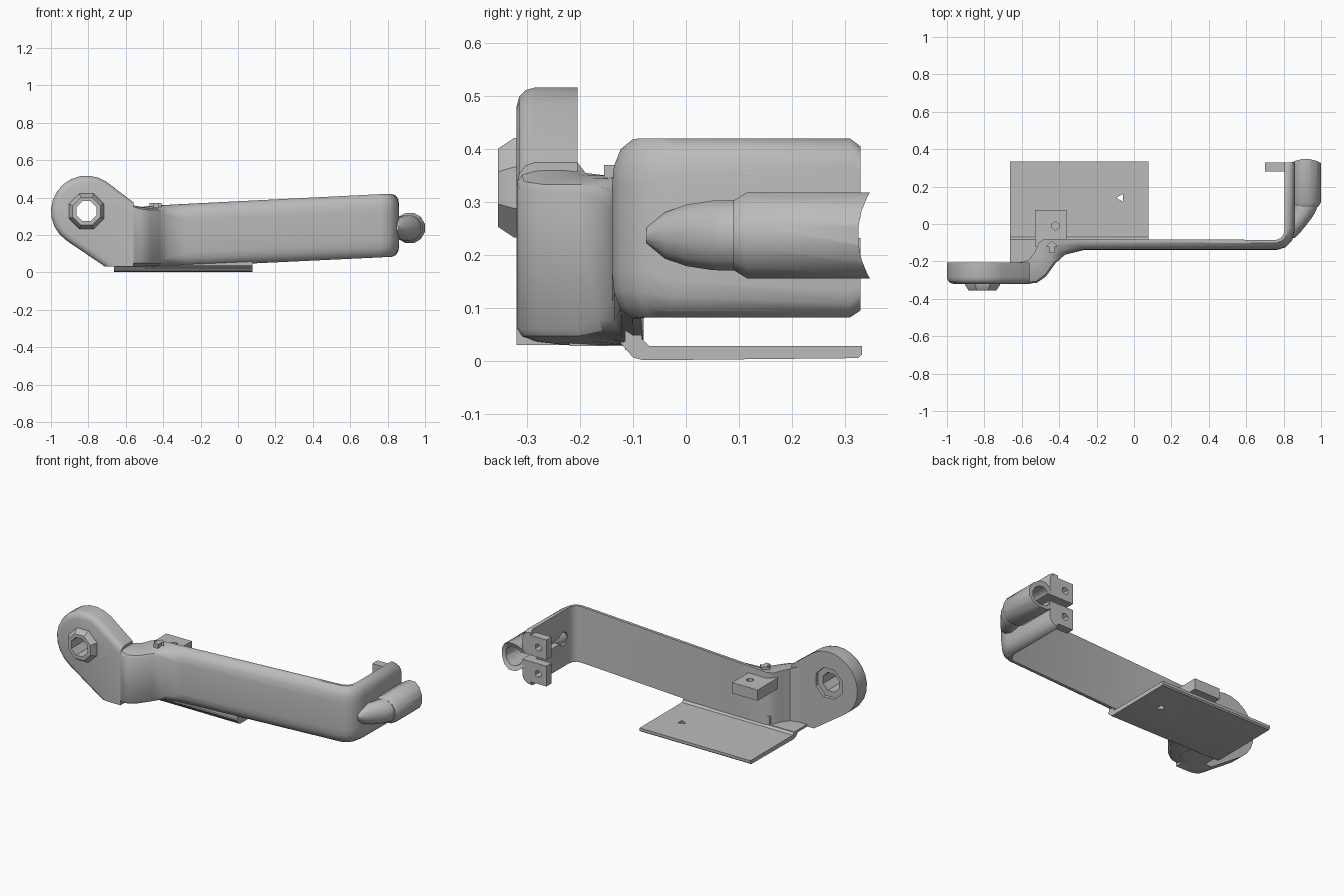
import bpy, bmesh
from math import sin, cos, pi, radians
from mathutils import Vector

cube = bpy.data.objects.get("Cube")
if cube:
    bpy.data.objects.remove(cube, do_unlink=True)

grey = bpy.data.materials.new("plain grey")
grey.use_nodes = True
GREY = (0.5, 0.5, 0.5, 1)
grey.diffuse_color = GREY
grey.node_tree.nodes["Principled BSDF"].inputs["Base Color"].default_value = GREY


def finish(name, bm):
    bmesh.ops.recalc_face_normals(bm, faces=bm.faces)
    mesh = bpy.data.meshes.new(name)
    bm.to_mesh(mesh)
    bm.free()
    mesh.materials.append(grey)
    obj = bpy.data.objects.new(name, mesh)
    bpy.context.collection.objects.link(obj)
    return obj


def loft(name, rings, closed=False):
    """Skin a row of equal-sized rings; cap the ends, or join them if closed."""
    bm = bmesh.new()
    rows = [[bm.verts.new(p) for p in ring] for ring in rings]
    pairs = list(zip(rows, rows[1:]))
    if closed:
        pairs.append((rows[-1], rows[0]))
    for a, b in pairs:
        for i in range(len(a)):
            j = (i + 1) % len(a)
            bm.faces.new((a[i], a[j], b[j], b[i]))
    if not closed:
        bm.faces.new(rows[0])
        bm.faces.new(rows[-1])
    return finish(name, bm)


def circle(x, y, z, r, n=12):
    return [(x + r * cos(2 * pi * (i + .5) / n), y, z + r * sin(2 * pi * (i + .5) / n))
            for i in range(n)]


def box(name, x, y, z):
    return loft(name, [[(x[0], y[0], h), (x[1], y[0], h), (x[1], y[1], h), (x[0], y[1], h)]
                       for h in z])


def rod(name, x, z, r, y, n=12):
    return loft(name, [circle(x, d, z, r, n) for d in y])


def cut(obj, *cutters):
    for c in cutters:
        c.hide_render = True
        mod = obj.modifiers.new("cut", "BOOLEAN")
        mod.object, mod.solver = c, "EXACT"
        bpy.context.view_layer.objects.active = obj
        bpy.ops.object.modifier_apply(modifier=mod.name)
        bpy.data.objects.remove(c, do_unlink=True)


def turn(pts, axis):
    """Swap a y-axis rod to run along x or z."""
    for v in pts.data.vertices:
        x, y, z = v.co
        v.co = (y, x, z) if axis == "x" else (x, z, y)
    pts.data.flip_normals()
    return pts


parts = []

# Bent arm: outer x, y; inner x, y; bottom; top; edge rounding
stations = [
    (-.58, -.32, -.61, -.205, .03, .375, .03),
    (-.52, -.315, -.56, -.19, .03, .355, .03),
    (-.47, -.28, -.53, -.15, .03, .35, .03),
    (-.42, -.21, -.51, -.10, .03, .35, .03),
    (-.37, -.165, -.48, -.08, .03, .355, .05),
    (-.27, -.14, -.30, -.08, .03, .365, .08),
    (.76, -.14, .76, -.085, .08, .418, .09),
    (.81, -.125, .785, -.075, .082, .42, .09),
    (.845, -.09, .80, -.055, .082, .42, .09),
    (.86, -.03, .805, -.02, .082, .42, .07),
    (.86, .31, .805, .31, .082, .42, .05),
    (.86, .33, .805, .33, .095, .405, .05)]
ROUND = [(0, 0), (.3, 0), (.7, .2), (.93, .55), (1, 1)]
rings = []
for ox, oy, ix, iy, zb, zt, r in stations:
    half = [(ix + (ox - ix) * t, iy + (oy - iy) * t, d * r) for t, d in ROUND]
    rings.append([(x, y, zt - d) for x, y, d in half] +
                 [(x, y, zb + d) for x, y, d in reversed(half)])
arm = loft("bent_arm", rings)
cut(arm, box("slot", (.78, .9), (.02, .4), (.232, .27)),
    turn(rod("slot_end", .02, .25, .04, (.78, .83)), "x"))
parts.append(arm)

# Pivot lug with rounded front rim
CX, CZ = -.81, .327
outline = [(CX + .19 * cos(radians(a)), CZ + .19 * sin(radians(a)))
           for a in range(56, 237, 15)]
outline += [(-.71, .03), (-.56, .03), (-.56, .375)]
bm = bmesh.new()
front = bm.faces.new([bm.verts.new((x, -.205, z)) for x, z in outline])
ext = bmesh.ops.extrude_face_region(bm, geom=[front])
moved = [g for g in ext["geom"] if isinstance(g, bmesh.types.BMVert)]
bmesh.ops.translate(bm, verts=moved, vec=(0, -.115, 0))
bm.faces.ensure_lookup_table()
bmesh.ops.recalc_face_normals(bm, faces=bm.faces)
rim = [e for e in bm.edges if all(v.co.y < -.3 for v in e.verts)
       and min(v.co.x for v in e.verts) < -.57
       and sum(v.co.z for v in e.verts) > .1]
bmesh.ops.bevel(bm, geom=rim, offset=.035, segments=3, profile=.5, affect="EDGES")
lug = finish("pivot_lug", bm)
cut(lug, rod("bore", CX, CZ, .058, (-.4, -.1), 8),
    rod("recess", CX, CZ, .095, (-.225, -.1), 8))
parts.append(lug)

# Tapered octagonal boss around the pivot hole
parts.append(loft("pivot_boss", [circle(CX, y, CZ, r, 8) for y, r in
             ((-.31, .102), (-.325, .102), (-.355, .08), (-.355, .058), (-.31, .058))], True))

# Rod holder: hollow tube with a scooped end and a pinch slot
TX, TZ = .918, .237
tube = loft("holder_tube", [circle(TX, y, TZ, r) for y, r in
            ((.09, .068), (.115, .084), (.355, .084), (.355, .058), (.09, .058))], True)
cut(tube, turn(rod("scoop", .485, TZ, .16, (.7, 1.1), 32), "x"),
    box("pinch", (.8, .9), (.12, .4), (.232, .27)))
parts.append(tube)
parts.append(loft("holder_nose", [circle(x, y, TZ, r) for x, y, r in
             ((.845, -.075, .015), (.85, -.04, .045), (.868, .0, .06),
              (.897, .05, .068), (.912, .085, .069), (.915, .12, .069))]))

# Pair of pinch ears behind the holder
for name, z in (("lower_ear", (.11, .232)), ("upper_ear", (.27, .39))):
    ear = box(name, (.70, .82), (.28, .33), z)
    cut(ear, rod("hole", .755, sum(z) / 2, .022, (.2, .4), 6))
    parts.append(ear)

# Floor plate with its rolled front edge
section = [(-.125, .035), (-.10, .006), (-.08, .001), (.325, .005),
           (.333, .012), (.333, .028), (-.07, .028), (-.082, .04)]
plate = loft("floor_plate", [[(x, y, z) for y, z in section] for x in (-.663, .077)])
cut(plate, turn(rod("drain", -.07, .14, .025, (-.1, .1), 3), "z"))
parts.append(plate)
parts.append(box("plate_web", (-.5, .077), (-.115, -.083), (.02, .09)))
parts.append(box("floor_gusset", (-.663, -.5), (-.22, -.085), (.028, .042)))

# Rear tab with a screw hole
tab = box("rear_tab", (-.53, -.36), (-.12, .075), (.255, .32))
cut(tab, turn(rod("screw_hole", -.42, -.01, .022, (.2, .4), 6), "z"))
parts.append(tab)

# Small arrow marker on the top edge
arrow = [(-.455, -.155), (-.425, -.155), (-.425, -.12), (-.408, -.12),
         (-.44, -.09), (-.472, -.12), (-.455, -.12)]
parts.append(loft("arrow_marker", [[(x, y, z) for x, y in arrow] for z in (.33, .37)]))

for obj in bpy.context.view_layer.objects:
    obj.select_set(obj in parts)
bpy.context.view_layer.objects.active = arm
bpy.ops.object.shade_smooth_by_angle(angle=radians(35))
